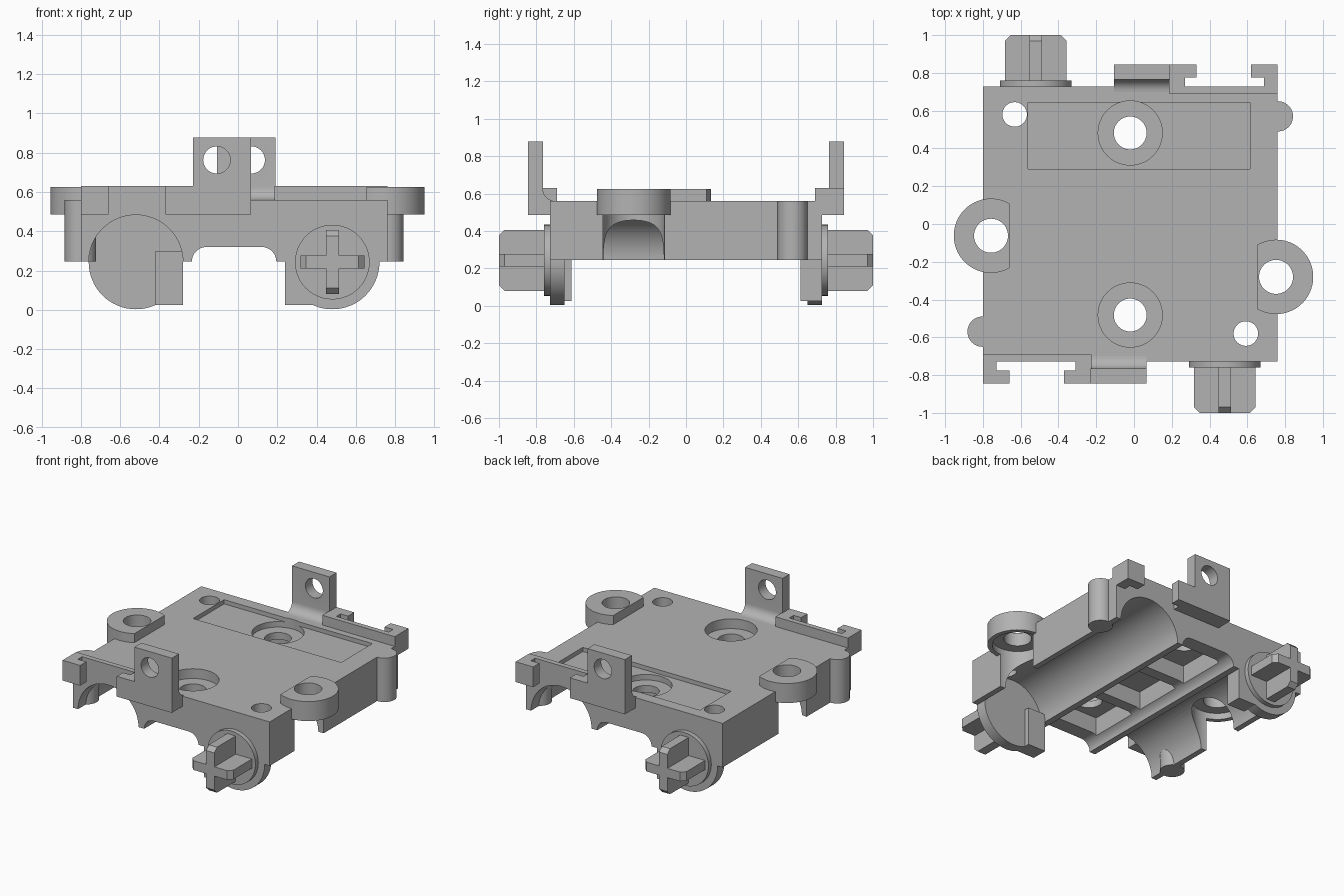
import bpy, bmesh, math

if "Cube" in bpy.data.objects:
    bpy.data.objects.remove(bpy.data.objects["Cube"])

grey = bpy.data.materials.new("mid grey")
grey.use_nodes = True
grey.diffuse_color = (0.45, 0.45, 0.45, 1)
grey.node_tree.nodes["Principled BSDF"].inputs["Base Color"].default_value = (0.45, 0.45, 0.45, 1)

MID_X = -0.02   # vertical axis of the half-turn symmetry


def arc(u, v, r, start=0, end=360, n=48):
    """Points on an arc; a full circle omits the repeated end point."""
    last = n if end - start >= 360 else n - 1
    angles = [math.radians(start + (end - start) * i / last) for i in range(n)]
    return [(u + r * math.cos(a), v + r * math.sin(a)) for a in angles]


def rect(u0, u1, v0, v1):
    return [(u0, v0), (u1, v0), (u1, v1), (u0, v1)]


def prism(name, points, axis, a, b, turned=False):
    """Extrude a flat profile along an axis, optionally half-turned about z."""
    place = {"X": lambda u, v, w: (w, u, v),
             "Y": lambda u, v, w: (u, w, v),
             "Z": lambda u, v, w: (u, v, w)}[axis]
    bm = bmesh.new()
    rings = [[bm.verts.new(place(u, v, w)) for u, v in points] for w in (a, b)]
    bm.faces.new(rings[0])
    bm.faces.new(rings[1])
    for i in range(len(points)):
        j = (i + 1) % len(points)
        bm.faces.new((rings[0][i], rings[0][j], rings[1][j], rings[1][i]))
    if turned:
        for v in bm.verts:
            v.co.x, v.co.y = 2 * MID_X - v.co.x, -v.co.y
    bmesh.ops.recalc_face_normals(bm, faces=bm.faces)
    mesh = bpy.data.meshes.new(name)
    bm.to_mesh(mesh)
    bm.free()
    obj = bpy.data.objects.new(name, mesh)
    bpy.context.scene.collection.objects.link(obj)
    return obj


def finish(obj, cutters=()):
    """Subtract the cutters, remove them, then colour and shade the part."""
    for c in cutters:
        c.hide_render = True
        mod = obj.modifiers.new("cut", "BOOLEAN")
        mod.operation, mod.solver, mod.object = "DIFFERENCE", "EXACT", c
    if cutters:
        bpy.context.view_layer.update()
        graph = bpy.context.evaluated_depsgraph_get()
        result = bpy.data.meshes.new_from_object(obj.evaluated_get(graph))
        obj.modifiers.clear()
        obj.data = result
        for c in cutters:
            bpy.data.objects.remove(c)
    obj.data.materials.clear()
    obj.data.materials.append(grey)
    bpy.ops.object.select_all(action="DESELECT")
    obj.select_set(True)
    bpy.context.view_layer.objects.active = obj
    bpy.ops.object.shade_smooth_by_angle(angle=math.radians(30))


def ear_cutters(x, y):
    return [prism("cutter", arc(x, y, 0.09), "Z", 0.1, 0.8),
            prism("cutter", arc(x, y, 0.165), "Z", 0.1, 0.53)]


EARS = {"left_ear": (0.752, -0.28, 0), "right_ear": (-0.757, -0.062, 180)}
BOTTOM, TOP = 0.245, 0.56
AXLE_X, AXLE_Z = 0.48, 0.243

# Main plate with axle channels, centre tunnel, pockets and screw holes
body = prism("body", rect(-0.80, 0.76, -0.727, 0.727), "Z", BOTTOM, TOP)
cuts = []
tunnel = [(-0.235, 0.1), (0.195, 0.1)] + arc(0.12, BOTTOM, 0.075, 0, 90, 10) \
    + arc(-0.16, BOTTOM, 0.075, 90, 180, 10)
cuts.append(prism("cutter", tunnel, "Y", -0.9, 0.9))
for y in (-0.44, 0, 0.44):
    cuts.append(prism("cutter", rect(-0.2, 0.16, y - 0.18, y + 0.18), "Z", 0.2, 0.44))
cuts.append(prism("cutter", rect(-0.56, 0.615, 0.29, 0.643), "Z", 0.53, 0.7))
for turned in (False, True):
    cuts += [
        prism("cutter", arc(AXLE_X, AXLE_Z, 0.24, n=64), "Y", -0.66, 0.9, turned),
        prism("cutter", arc(MID_X, -0.482, 0.17), "Z", 0.49, 0.7, turned),
        prism("cutter", arc(MID_X, -0.482, 0.087), "Z", 0.1, 0.7, turned),
        prism("cutter", arc(0.592, -0.58, 0.065), "Z", 0.3, 0.7, turned)]
for x, y, _ in EARS.values():
    cuts += ear_cutters(x, y)
finish(body, cuts)

# Screw ears on both sides
for name, (x, y, facing) in EARS.items():
    ear = prism(name, arc(x, y, 0.197, facing - 120, facing + 120), "Z", 0.485, 0.625)
    finish(ear, ear_cutters(x, y))

# Parts that appear once at the front and again half-turned at the back
for end, turned in (("front", False), ("back", True)):
    def part(name, points, axis, a, b):
        return prism(f"{end}_{name}", points, axis, a, b, turned)

    # Rounded side rib
    finish(part("side_rib", arc(0.762, 0.57, 0.08), "Z", BOTTOM, TOP))

    # Channel end cap with its square foot
    finish(part("end_cap", arc(AXLE_X, AXLE_Z, 0.24, n=64), "Y", -0.727, -0.65))
    finish(part("end_cap_foot", rect(0.24, 0.38, 0.025, 0.3), "Y", -0.727, -0.613))

    # Flange and cross-shaped stub with chamfered tips
    finish(part("flange", arc(AXLE_X, AXLE_Z, 0.19), "Y", -0.76, -0.72))
    half, tip, ch, thick = 0.163, -1.0, 0.03, 0.033

    def arm(c):
        return [(c - half, -0.74), (c - half, tip + ch), (c - half + ch, tip),
                (c + half - ch, tip), (c + half, tip + ch), (c + half, -0.74)]

    finish(part("cross_bar", arm(AXLE_X), "Z", AXLE_Z - thick, AXLE_Z + thick))
    upright = [(y, z) for z, y in arm(AXLE_Z)]
    finish(part("cross_upright", upright, "X", AXLE_X - thick, AXLE_X + thick))

    # Rail with a T-shaped slot
    rail = part("slot_rail", rect(-0.80, -0.225, -0.845, -0.69), "Z", 0.485, 0.63)
    slot = [(-0.66, -0.9), (-0.66, -0.775), (-0.727, -0.775), (-0.727, -0.727),
            (-0.31, -0.727), (-0.31, -0.775), (-0.37, -0.775), (-0.37, -0.9)]
    finish(rail, [part("cutter", slot, "Z", 0.3, 0.8)])

    # Upright tab with a hole and a filleted root
    tab_side = [(-0.70, 0.485), (-0.845, 0.485), (-0.845, 0.877), (-0.765, 0.877)] \
        + arc(-0.70, 0.625, 0.065, 180, 270, 10)
    tab = part("tab", tab_side, "X", -0.23, 0.067)
    finish(tab, [part("cutter", arc(-0.108, 0.763, 0.069), "Y", -1, -0.5)])
